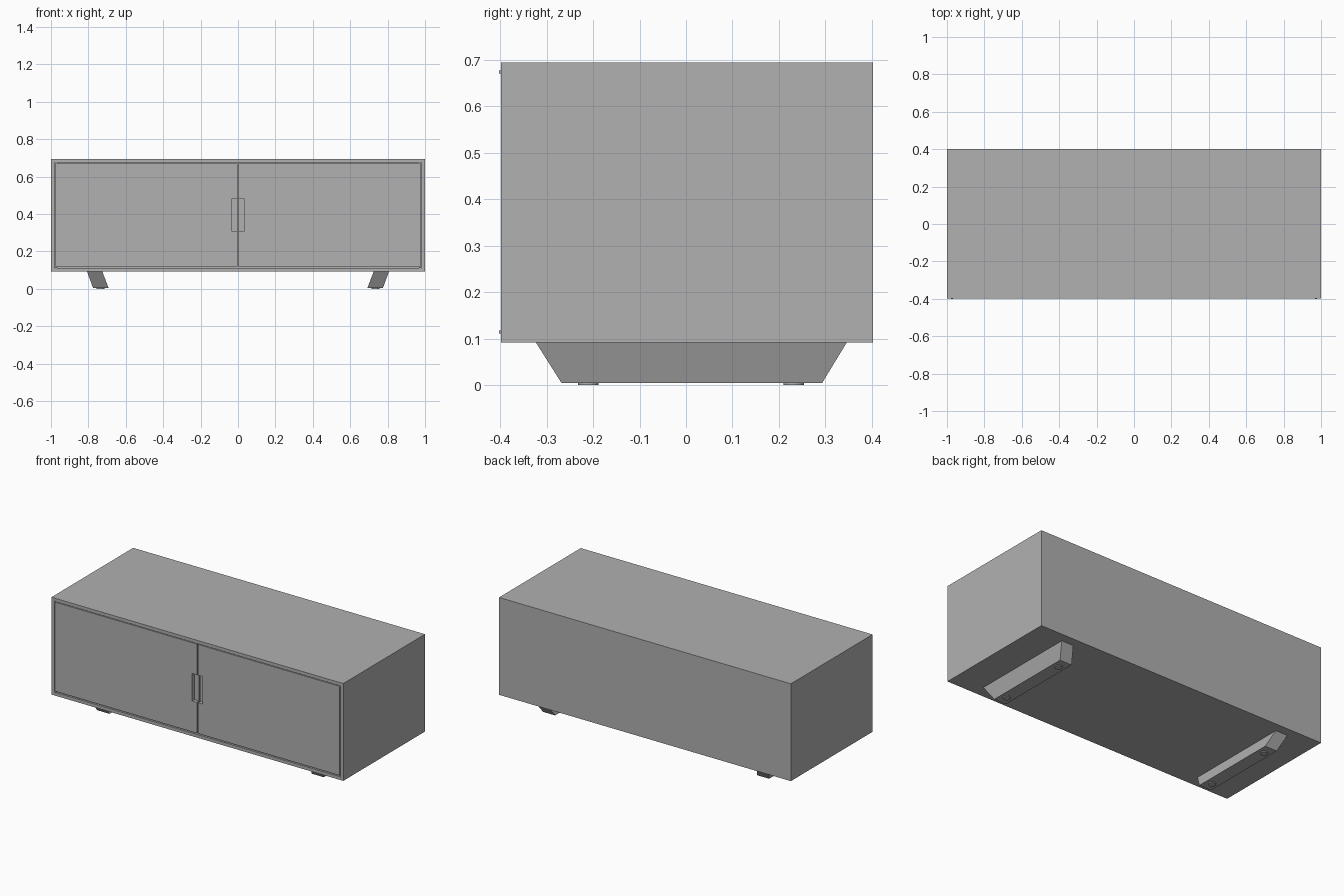
import bpy, bmesh
from mathutils import Matrix

if "Cube" in bpy.data.objects:
    bpy.data.objects.remove(bpy.data.objects["Cube"])

FRONT, BACK = -0.398, 0.402
Z0, Z1 = 0.092, 0.695
WALL = 0.02

grey = bpy.data.materials.new("dark_grey")
grey.diffuse_color = (0.44, 0.44, 0.44, 1)
grey.use_nodes = True
grey.node_tree.nodes["Principled BSDF"].inputs["Base Color"].default_value = grey.diffuse_color


def finish(bm, name):
    bmesh.ops.recalc_face_normals(bm, faces=bm.faces)
    me = bpy.data.meshes.new(name)
    bm.to_mesh(me)
    bm.free()
    me.materials.append(grey)
    ob = bpy.data.objects.new(name, me)
    bpy.context.collection.objects.link(ob)
    return ob


def box_bm(x0, x1, y0, y1, z0, z1):
    bm = bmesh.new()
    bmesh.ops.create_cube(bm, size=1)
    bmesh.ops.scale(bm, vec=(x1 - x0, y1 - y0, z1 - z0), verts=bm.verts)
    bmesh.ops.translate(bm, vec=((x0 + x1) / 2, (y0 + y1) / 2, (z0 + z1) / 2), verts=bm.verts)
    return bm


def box(name, *bounds):
    return finish(box_bm(*bounds), name)


# cabinet body: a box hollowed out from its front face
bm = box_bm(-1, 1, FRONT, BACK, Z0, Z1)
bm.normal_update()
face = min(bm.faces, key=lambda f: f.normal.y)
bmesh.ops.inset_region(bm, faces=[face], thickness=WALL, use_even_offset=True)
face = bmesh.ops.extrude_discrete_faces(bm, faces=[face])["faces"][0]
bmesh.ops.translate(bm, vec=(0, BACK - FRONT - WALL, 0), verts=face.verts)
finish(bm, "cabinet_body")

# cutter for the recessed finger pull shared by the two doors
cutter = box("pull_cutter", -0.035, 0.035, FRONT - 0.05, FRONT + 0.022, 0.31, 0.48)
cutter.hide_render = True
cutter.display_type = 'WIRE'

for s, side in ((-1, "left"), (1, "right")):
    # inset door with finger recess
    xs = sorted((s * 0.004, s * 0.976))
    door = box(side + "_door", xs[0], xs[1], FRONT, FRONT + 0.04, 0.119, 0.671)
    cut = door.modifiers.new("pull", 'BOOLEAN')
    cut.operation = 'DIFFERENCE'
    cut.solver = 'EXACT'
    cut.object = cutter

    # small hinge pins at the outer corners of the door
    for z, level in ((0.1145, "lower"), (0.674, "upper")):
        x = s * 0.974
        box(f"{side}_{level}_hinge", x - 0.005, x + 0.005, FRONT - 0.004, FRONT + 0.03,
            z - 0.003, z + 0.003)

    # sled leg: tapered in length, leaning inward
    bm = bmesh.new()
    rings = []
    for xa, xb, ya, yb, z in ((0.692, 0.775, -0.268, 0.293, 0.005),
                              (0.725, 0.807, -0.323, 0.346, Z0)):
        rings.append([bm.verts.new((s * x, y, z)) for x, y in
                      ((xa, ya), (xb, ya), (xb, yb), (xa, yb))])
    lo, hi = rings
    bm.faces.new(lo)
    bm.faces.new(hi)
    for i in range(4):
        j = (i + 1) % 4
        bm.faces.new((lo[i], lo[j], hi[j], hi[i]))
    finish(bm, side + "_leg")

    # round glide pads under the leg
    for y, end in ((-0.21, "front"), (0.232, "back")):
        bm = bmesh.new()
        bmesh.ops.create_cone(bm, cap_ends=True, segments=32, radius1=0.022, radius2=0.022,
                              depth=0.008, matrix=Matrix.Translation((s * 0.735, y, 0.004)))
        pad = finish(bm, f"{side}_{end}_pad")
        bpy.context.view_layer.objects.active = pad
        bpy.ops.object.select_all(action='DESELECT')
        pad.select_set(True)
        bpy.ops.object.shade_smooth_by_angle()
